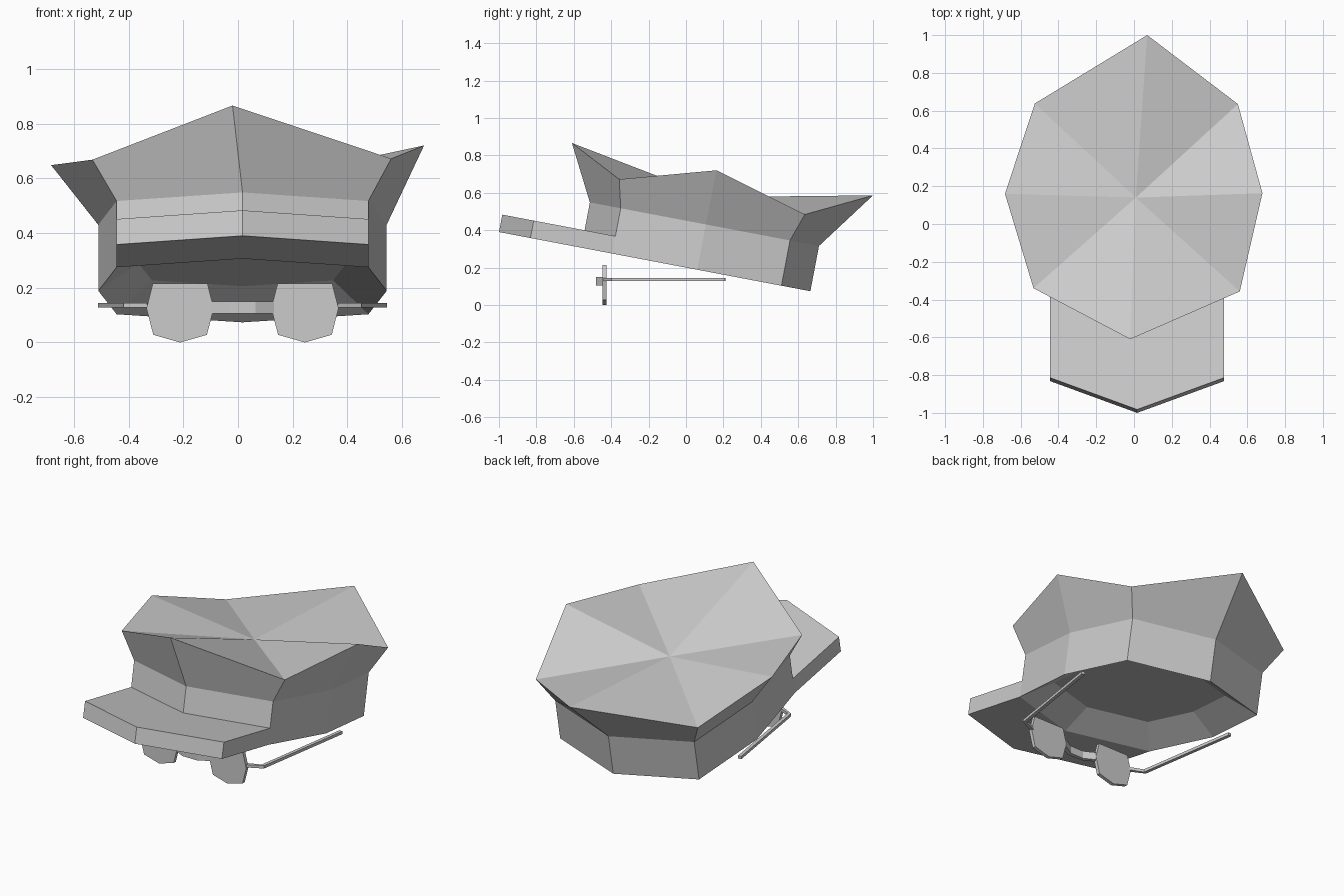
import bpy, bmesh
from mathutils import Vector

if "Cube" in bpy.data.objects:
    bpy.data.objects.remove(bpy.data.objects["Cube"])

CX = 0.0165  # symmetry line of band, visor and glasses


def slope(y):
    """Height of the tilted underside plane."""
    return 0.2 - 0.19 * y


def make(name, rings, start=None, end=None):
    """Loft rings of equal length; close each end with an n-gon or a fan to a point."""
    bm = bmesh.new()
    loops = [[bm.verts.new(p) for p in r] for r in rings]
    n = len(loops[0])
    for a, b in zip(loops, loops[1:]):
        for i in range(n):
            j = (i + 1) % n
            bm.faces.new((a[i], a[j], b[j], b[i]))
    for loop, tip in ((loops[0], start), (loops[-1], end)):
        if tip is None:
            bm.faces.new(loop)
        else:
            c = bm.verts.new(tip)
            for i in range(n):
                bm.faces.new((loop[i], loop[(i + 1) % n], c))
    bmesh.ops.recalc_face_normals(bm, faces=bm.faces)
    mesh = bpy.data.meshes.new(name)
    bm.to_mesh(mesh)
    bm.free()
    ob = bpy.data.objects.new(name, mesh)
    bpy.context.collection.objects.link(ob)
    return ob


def bar(name, path, w, h):
    """Flat strip following a horizontal path, w wide and h high."""
    pts = [Vector(p) for p in path]
    rings = []
    for i, p in enumerate(pts):
        d = (pts[min(i + 1, len(pts) - 1)] - pts[max(i - 1, 0)]).normalized()
        s = Vector((-d.y, d.x, 0)) * w / 2
        u = Vector((0, 0, h / 2))
        rings.append([p + s + u, p - s + u, p - s - u, p + s - u])
    return make(name, rings)


# Octagonal band footprint, starting at the front and going round
half = [(0, -0.56), (0.46, -0.395), (0.527, 0.06), (0.46, 0.51), (0, 0.665)]
plan = half + [(-x, y) for x, y in half[3:0:-1]]
band_low = [(CX + x, y, slope(y)) for x, y in plan]
band_high = [(x, y + 0.046, z + 0.242) for x, y, z in band_low]
# Recessed lining inside the open underside
lining = []
for x, y in plan:
    ly = 0.06 + (y - 0.06) * 0.72
    lining.append((CX + x * 0.72, ly + 0.01, slope(ly) + 0.1))
# Flared, slightly uneven crown rim
crown = [(-0.02, -0.61, 0.866), (0.56, -0.357, 0.672), (0.68, 0.163, 0.72),
         (0.55, 0.635, 0.484), (0.07, 1.0, 0.586), (-0.525, 0.638, 0.484),
         (-0.683, 0.16, 0.648), (-0.532, -0.34, 0.668)]
make("cap_body", [lining, band_low, band_high, crown], end=(0.01, 0.14, 0.577))

# Visor slab in the plane of the underside
edge = [(0.46, -0.395), (0.46, -0.832), (0, -1.0),
        (-0.46, -0.832), (-0.46, -0.395), (0, -0.56)]
visor_low = [(CX + x, y, slope(y)) for x, y in edge]
visor_high = [(x, y + 0.018, z + 0.093) for x, y, z in visor_low]
make("visor", [visor_low, visor_high])

# Glasses: lenses and temples on both sides
lens = [(-0.1, 0.215), (0.1, 0.215), (0.123, 0.125), (0.098, 0.028),
        (0, 0), (-0.098, 0.028), (-0.123, 0.125)]
for side, s in (("left", -1), ("right", 1)):
    make(side + "_lens", [[(CX + s * 0.228 + x, y, z) for x, z in lens]
                          for y in (-0.447, -0.426)])
    bar(side + "_temple", [(CX + s * x, y, 0.136) for x, y in
        ((0.345, -0.432), (0.425, -0.395), (0.519, 0.21))], 0.02, 0.017)

# Bridge between the lenses
bar("bridge", [(CX + x, y, 0.128) for x, y in
    ((-0.11, -0.437), (-0.045, -0.471), (0.045, -0.471), (0.11, -0.437))], 0.022, 0.045)
